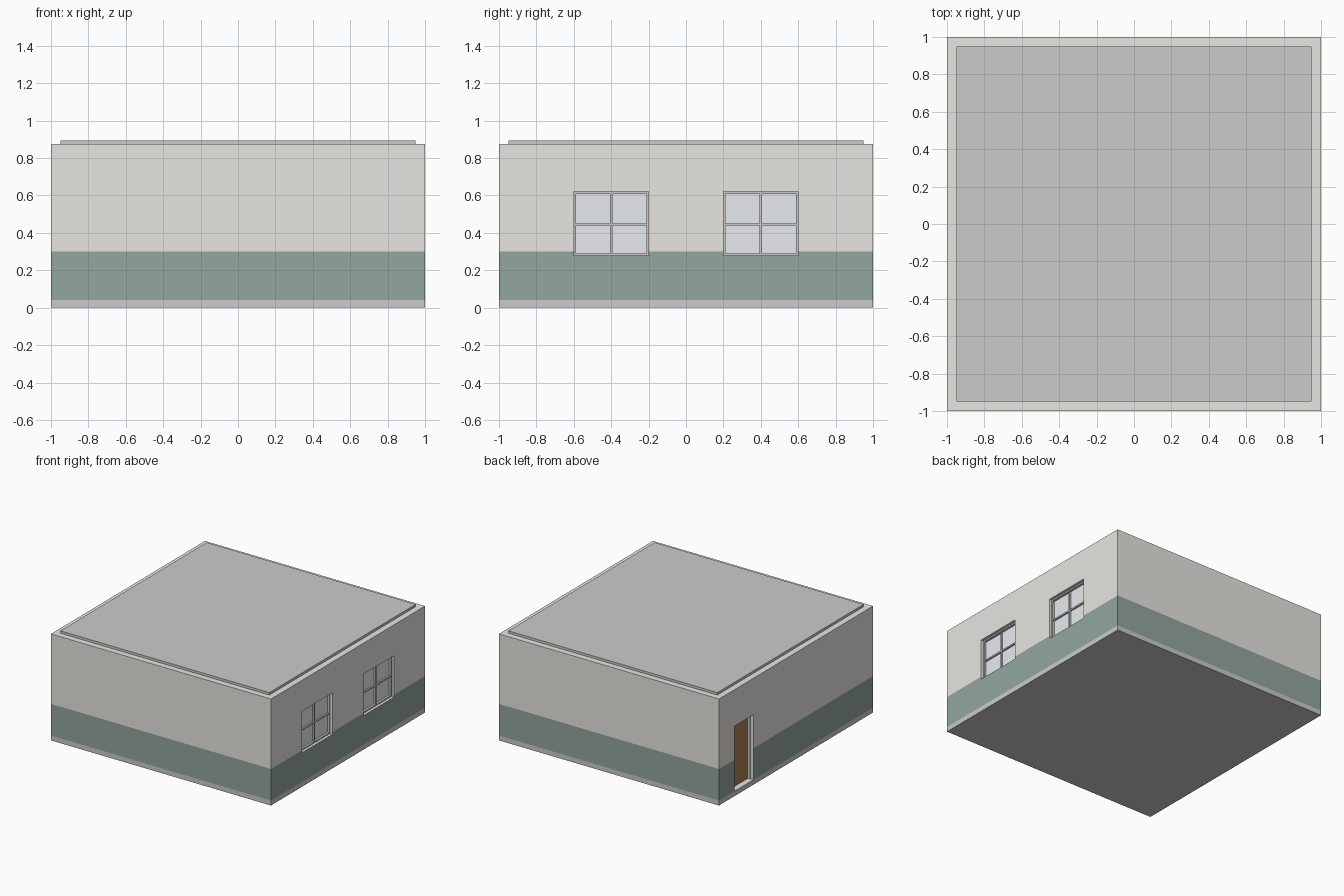
import bpy, bmesh
from mathutils import Vector

if "Cube" in bpy.data.objects:
    bpy.data.objects.remove(bpy.data.objects["Cube"])


def material(name, rgb):
    m = bpy.data.materials.new(name)
    m.diffuse_color = (*rgb, 1)
    m.use_nodes = True
    m.node_tree.nodes["Principled BSDF"].inputs["Base Color"].default_value = m.diffuse_color
    return m


WALL = material("wall_paint", (0.80, 0.79, 0.75))
GREEN = material("green_band", (0.29, 0.38, 0.345))
BASE = material("base_trim", (0.63, 0.63, 0.60))
ROOF = material("roof_grey", (0.55, 0.55, 0.55))
FRAME = material("frame_grey", (0.62, 0.62, 0.62))
GLASS = material("glass", (0.80, 0.84, 0.87))
WOOD = material("door_wood", (0.40, 0.22, 0.09))


def add_boxes(name, boxes, mat=None):
    """One object made of boxes given as (min corner, max corner)."""
    bm = bmesh.new()
    for lo, hi in boxes:
        lo, hi = Vector(lo), Vector(hi)
        verts = bmesh.ops.create_cube(bm, size=1)["verts"]
        bmesh.ops.scale(bm, vec=hi - lo, verts=verts)
        bmesh.ops.translate(bm, vec=(lo + hi) / 2, verts=verts)
    mesh = bpy.data.meshes.new(name)
    bm.to_mesh(mesh)
    bm.free()
    ob = bpy.data.objects.new(name, mesh)
    bpy.context.collection.objects.link(ob)
    if mat:
        mesh.materials.append(mat)
    return ob


def cut(target, lo, hi):
    cutter = add_boxes("cutter", [(lo, hi)])
    cutter.hide_render = True
    mod = target.modifiers.new("cut", "BOOLEAN")
    mod.operation = "DIFFERENCE"
    mod.solver = "EXACT"
    mod.object = cutter
    bpy.context.view_layer.objects.active = target
    bpy.ops.object.modifier_apply(modifier=mod.name)
    bpy.data.objects.remove(cutter, do_unlink=True)


H, T = 0.875, 0.05            # wall height and thickness
Z0, Z1 = 0.28, 0.62           # window sill and head
WINDOWS = (-0.4, 0.4)         # window centres along y
D0, D1, DTOP = 0.55, 0.80, 0.575   # door sides and head

# Wall shell, split into base trim, green band and upper paint
walls = add_boxes("walls", [((-1, -1, 0), (1, 1, H))], WALL)
walls.data.materials.append(GREEN)
walls.data.materials.append(BASE)
bm = bmesh.new()
bm.from_mesh(walls.data)
for z in (0.04, 0.30):
    bmesh.ops.bisect_plane(bm, geom=bm.verts[:] + bm.edges[:] + bm.faces[:],
                           plane_co=(0, 0, z), plane_no=(0, 0, 1))
for f in bm.faces:
    z = f.calc_center_median().z
    f.material_index = 2 if z < 0.04 else 1 if z < 0.30 else 0
bm.to_mesh(walls.data)
bm.free()

# Room cavity, window openings and door opening
cut(walls, (-1 + T, -1 + T, 0.04), (1 - T, 1 - T, H + 0.1))
for y in WINDOWS:
    cut(walls, (0.9, y - 0.2, Z0), (1.1, y + 0.2, Z1))
cut(walls, (-1.1, D0, 0.041), (-0.9, D1, DTOP))

# Roof slab set inside the wall tops
add_boxes("roof", [((-1 + T, -1 + T, H - 0.03), (1 - T, 1 - T, H + 0.02))], ROOF)

# Windows: recessed frame with cross bars, glass behind
for i, y in enumerate(WINDOWS):
    x0, x1, w = 0.95, 0.978, 0.011
    a, b, zm = y - 0.2, y + 0.2, (Z0 + Z1) / 2 - 0.005
    add_boxes(f"window_frame_{i + 1}", [
        ((x0, a, Z0), (x1, a + w, Z1)),
        ((x0, b - w, Z0), (x1, b, Z1)),
        ((x0, a + w, Z0), (x1, b - w, Z0 + w)),
        ((x0, a + w, Z1 - w), (x1, b - w, Z1)),
        ((x0, y - 0.006, Z0 + w), (x1 - 0.004, y + 0.006, Z1 - w)),
        ((x0, a + w, zm - 0.006), (x1 - 0.005, b - w, zm + 0.006)),
    ], FRAME)
    add_boxes(f"window_glass_{i + 1}",
              [((0.952, a + 0.005, Z0 + 0.005), (0.96, b - 0.005, Z1 - 0.005))], GLASS)

# Door: frame on sides and head, wooden panel behind
x0, x1, w = -0.973, -0.94, 0.01
add_boxes("door_frame", [
    ((x0, D0, 0.041), (x1, D0 + w, DTOP)),
    ((x0, D1 - w, 0.041), (x1, D1, DTOP)),
    ((x0, D0 + w, DTOP - w), (x1, D1 - w, DTOP)),
], FRAME)
add_boxes("door_panel", [((-0.952, D0 + 0.005, 0.041), (-0.94, D1 - 0.005, DTOP - 0.005))], WOOD)
